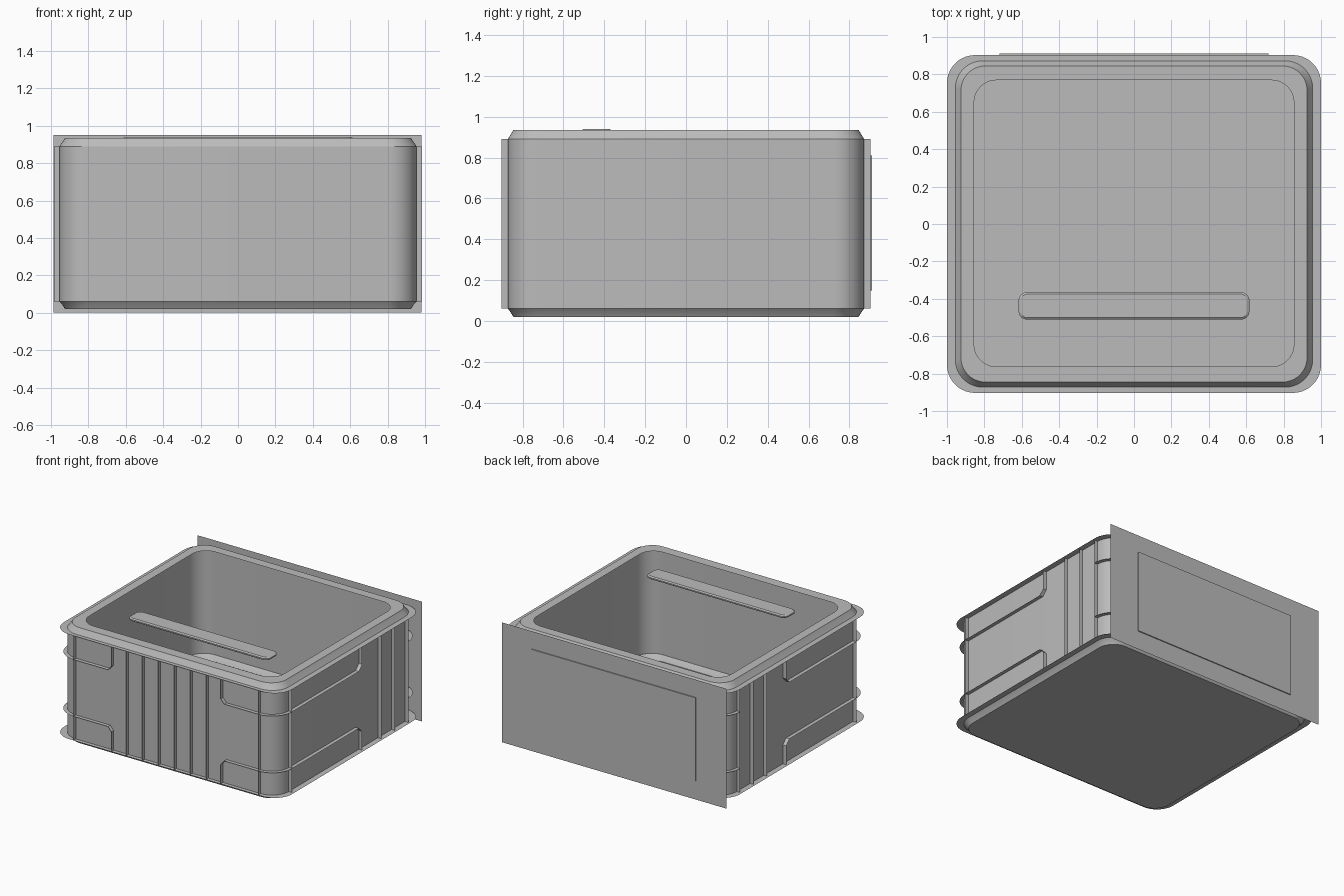
import bpy, bmesh, math

if "Cube" in bpy.data.objects:
    bpy.data.objects.remove(bpy.data.objects["Cube"], do_unlink=True)

grey = bpy.data.materials.new("matte grey")
grey.use_nodes = True
COL = (0.5, 0.5, 0.5, 1)
grey.diffuse_color = COL
bsdf = grey.node_tree.nodes["Principled BSDF"]
bsdf.inputs["Base Color"].default_value = COL
bsdf.inputs["Roughness"].default_value = 0.6

WX, WY, R = 0.955, 0.872, 0.145    # wall half sizes and corner radius
DEPTH = 0.03                       # rib depth
Z0, Z1 = 0.06, 0.89                # wall height range
MID = (Z0 + Z1) / 2


def finish(name, bm, smooth=False, recalc=True):
    if recalc:
        bmesh.ops.recalc_face_normals(bm, faces=bm.faces)
    mesh = bpy.data.meshes.new(name)
    bm.to_mesh(mesh)
    bm.free()
    mesh.materials.append(grey)
    ob = bpy.data.objects.new(name, mesh)
    bpy.context.collection.objects.link(ob)
    if smooth:
        bpy.ops.object.select_all(action='DESELECT')
        ob.select_set(True)
        bpy.context.view_layer.objects.active = ob
        bpy.ops.object.shade_smooth_by_angle(angle=math.radians(25))
    return ob


def ring(hx, hy, r, z, cx=0, cy=0, n=10):
    """Points of a rounded rectangle."""
    pts = []
    for k, (sx, sy) in enumerate(((1, 1), (-1, 1), (-1, -1), (1, -1))):
        for i in range(n + 1):
            a = math.pi / 2 * (k + i / n)
            pts.append((cx + sx * (hx - r) + r * math.cos(a),
                        cy + sy * (hy - r) + r * math.sin(a), z))
    return pts


def loft(name, rings, cap_first=False, cap_last=False, smooth=True):
    bm = bmesh.new()
    loops = [[bm.verts.new(p) for p in r] for r in rings]
    for a, b in zip(loops, loops[1:]):
        for i in range(len(a)):
            j = (i + 1) % len(a)
            bm.faces.new((a[i], a[j], b[j], b[i]))
    if cap_first:
        bm.faces.new(loops[0])
    if cap_last:
        bm.faces.new(loops[-1])
    return finish(name, bm, smooth)


def ribs(name, paths):
    """Thin ribs standing out from the wall; path points are (x, y, z, nx, ny)."""
    bm = bmesh.new()
    for path in paths:
        rows = [(bm.verts.new((x, y, z)),
                 bm.verts.new((x + nx * DEPTH, y + ny * DEPTH, z)))
                for x, y, z, nx, ny in path]
        for (a, b), (c, d) in zip(rows, rows[1:]):
            bm.faces.new((a, b, d, c))
    return finish(name, bm, True)


# Open container shell: top lip, walls, chamfers and floor
loft("container_shell", [
    ring(0.855, 0.766, 0.12, 0.935, cy=0.003),
    ring(0.925, 0.845, 0.13, 0.935),
    ring(0.937, 0.857, 0.14, 0.915),
    ring(WX, WY, R, Z1),
    ring(WX, WY, R, Z0),
    ring(0.937, 0.857, 0.14, 0.04),
    ring(0.925, 0.845, 0.13, 0.02),
], cap_last=True)

# Thin flanges around the top and bottom of the wall
for name, z in (("top_flange", Z1), ("bottom_flange", Z0)):
    loft(name, [ring(WX, WY, R, z), ring(1.0, 0.903, 0.15, z)])


# Vertical ribs
def front_rib(x, s=-1):
    return [(x, s * WY, Z0, 0, s), (x, s * WY, Z1, 0, s)]


def side_rib(s, y):
    return [(s * WX, y, Z0, s, 0), (s * WX, y, Z1, s, 0)]


ribs("front_ribs", [front_rib(x) for x in
                    (-0.81, -0.35, -0.21, -0.07, 0.07, 0.21, 0.35, 0.81)])
ribs("back_ribs", [front_rib(x, 1) for x in (-0.81, 0.81)])
for name, s in (("right_ribs", -1), ("left_ribs", 1)):
    ribs(name, [side_rib(s, y) for y in (-0.728, 0.39, 0.56, 0.727)])


# Shelf ribs that wrap the corners, above and below the middle
def corner_arc(sy, z):
    pts = []
    for i in range(11):
        a = math.pi / 2 * i / 10
        c, d = math.cos(a), sy * math.sin(a)
        pts.append((WX - R + R * c, sy * (WY - R) + R * d, z, c, d))
    return pts


def corner_end(sy, xe):
    y = sy * WY
    return [(xe + 0.03, y, 0.70, 0, sy), (xe, y, 0.735, 0, sy), (xe, y, Z1, 0, sy)]


front_path = [(WX, 0.15, Z1, 1, 0), (WX, 0.15, 0.74, 1, 0), (WX, 0.11, 0.70, 1, 0)]
front_path += corner_arc(-1, 0.70) + corner_end(-1, 0.48)
back_path = corner_arc(1, 0.70) + corner_end(1, 0.60)
for name, path in (("front_corner_shelves", front_path),
                   ("back_corner_shelves", back_path)):
    ribs(name, [[(sx * x, y, MID + sz * (z - MID), sx * nx, ny)
                 for x, y, z, nx, ny in path]
                for sx in (1, -1) for sz in (1, -1)])


# Flat back plate
def rect(hx, z0, z1, y, cx=0):
    return [(cx + hx, y, z0), (cx - hx, y, z0), (cx - hx, y, z1), (cx + hx, y, z1)]


bm = bmesh.new()
bm.faces.new([bm.verts.new(p) for p in rect(0.984, 0.0, 0.95, 0.903, -0.003)])
finish("back_plate", bm, recalc=False)

# Raised panel on the back
loft("back_panel", [rect(0.72, 0.15, 0.81, WY), rect(0.72, 0.15, 0.81, 0.911)],
     cap_last=True, smooth=False)

# Long grip bar level with the rim
loft("grip_bar", [
    ring(0.605, 0.063, 0.035, 0.915, cy=-0.438),
    ring(0.617, 0.073, 0.045, 0.922, cy=-0.438),
    ring(0.617, 0.073, 0.045, 0.932, cy=-0.438),
    ring(0.605, 0.063, 0.035, 0.94, cy=-0.438),
], cap_first=True, cap_last=True)
